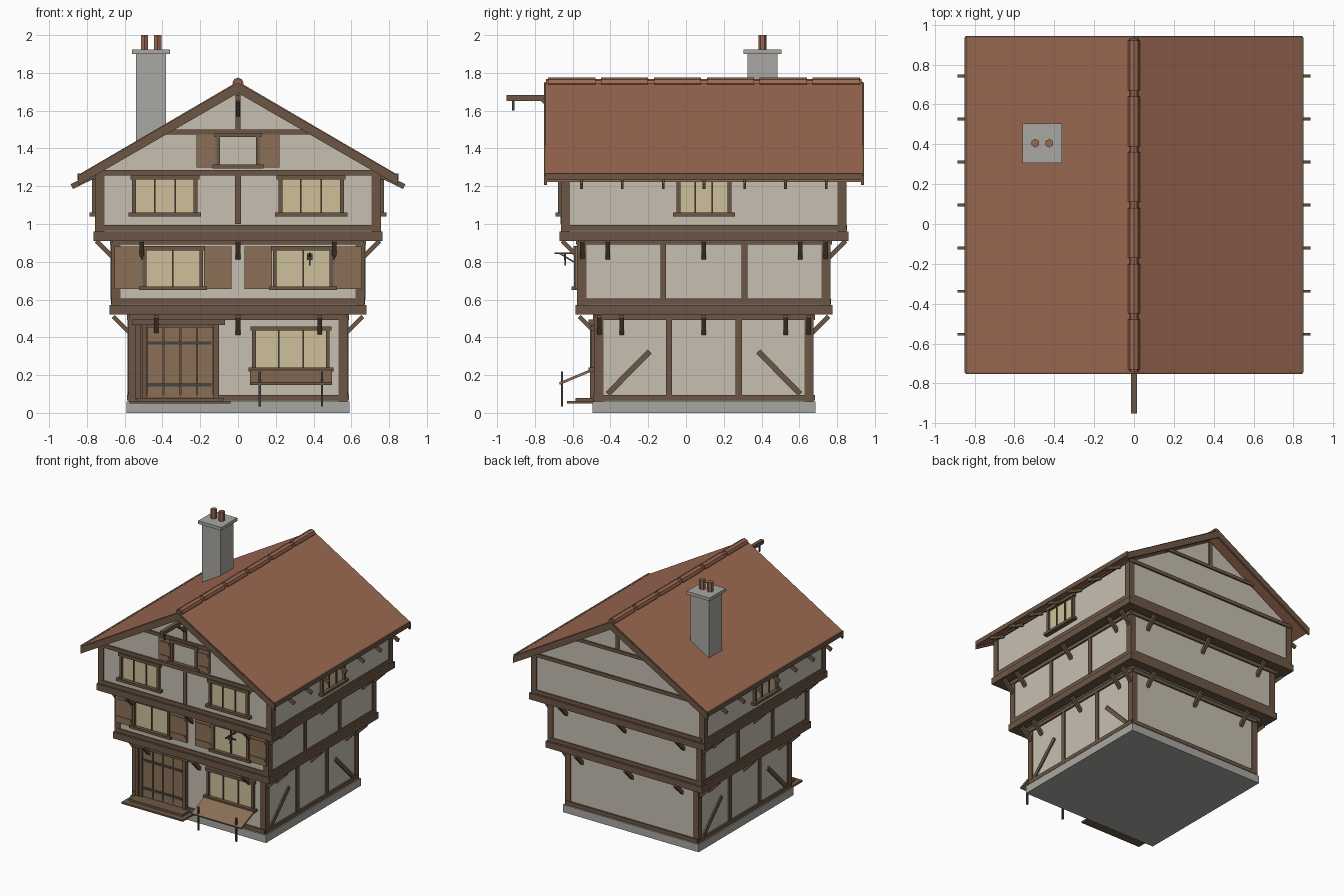
import bpy, bmesh
from mathutils import Vector, Matrix

if "Cube" in bpy.data.objects:
    bpy.data.objects.remove(bpy.data.objects["Cube"])

C = 0.095          # house centre in y
SLOPE = 0.585      # roof pitch (rise / run)
TOP = 1.755        # roof apex


def mat(name, r, g, b):
    m = bpy.data.materials.new(name)
    m.diffuse_color = (r, g, b, 1)
    m.use_nodes = True
    m.node_tree.nodes["Principled BSDF"].inputs["Base Color"].default_value = m.diffuse_color
    return m


PLASTER = mat("plaster", .57, .52, .44)
TIMBER = mat("timber", .15, .095, .06)
TILE = mat("roof_tile", .33, .14, .085)
GLASS = mat("warm_glass", .62, .53, .33)
PLANK = mat("plank", .26, .16, .095)
STONE = mat("stone", .40, .39, .36)
IRON = mat("iron", .06, .06, .06)


def finish(name, bm, m):
    bmesh.ops.recalc_face_normals(bm, faces=bm.faces)
    me = bpy.data.meshes.new(name)
    bm.to_mesh(me)
    bm.free()
    me.materials.append(m)
    ob = bpy.data.objects.new(name, me)
    bpy.context.collection.objects.link(ob)
    return ob


def box(name, x, y, z, m):
    bm = bmesh.new()
    size = Vector((abs(x[1] - x[0]), abs(y[1] - y[0]), z[1] - z[0]))
    mid = Vector((sum(x) / 2, sum(y) / 2, sum(z) / 2))
    bmesh.ops.create_cube(bm, size=1, matrix=Matrix.Translation(mid) @ Matrix.Diagonal(size.to_4d()))
    return finish(name, bm, m)


def place(f, u, o, z):
    """Wall coordinates (along, outward from centre, up) to world."""
    x, y = {'F': (u, -o), 'B': (-u, o), 'R': (o, u), 'L': (-o, u)}[f]
    return Vector((x, y + C, z))


def wbox(name, f, u, o, z, m):
    a, b = place(f, u[0], o[0], z[0]), place(f, u[1], o[1], z[1])
    return box(name, (a.x, b.x), (a.y, b.y), (a.z, b.z), m)


def bar(name, p, q, w, h, m):
    """Square timber from p to q; h is the depth in the vertical plane."""
    p, q = Vector(p), Vector(q)
    d = (q - p).normalized()
    side = d.cross(Vector((0, 0, 1))).normalized()
    up = side.cross(d)
    bm = bmesh.new()
    ends = [[bm.verts.new(c + side * w / 2 * a + up * h / 2 * b)
             for a, b in ((-1, -1), (1, -1), (1, 1), (-1, 1))] for c in (p, q)]
    bm.faces.new(ends[0])
    bm.faces.new(ends[1])
    for i in range(4):
        j = (i + 1) % 4
        bm.faces.new((ends[0][i], ends[0][j], ends[1][j], ends[1][i]))
    return finish(name, bm, m)


def prism(name, pts, y0, y1, m):
    """Extrude an x-z profile along y."""
    bm = bmesh.new()
    face = bm.faces.new([bm.verts.new((x, y0, z)) for x, z in pts])
    new = bmesh.ops.extrude_face_region(bm, geom=[face])['geom']
    bmesh.ops.translate(bm, vec=(0, y1 - y0, 0), verts=[v for v in new if isinstance(v, bmesh.types.BMVert)])
    return finish(name, bm, m)


def cyl(name, loc, r, h, n, m, rot=Matrix()):
    bm = bmesh.new()
    bmesh.ops.create_cone(bm, cap_ends=True, segments=n, radius1=r, radius2=r, depth=h,
                          matrix=Matrix.Translation(loc) @ rot)
    return finish(name, bm, m)


def window(f, d, u0, u1, z0, z1, lights=3, t=.02, glass=GLASS):
    wbox("window_pane", f, (u0, u1), (d - .01, d + .006), (z0, z1), glass)
    for a in (u0, u1):
        wbox("window_jamb", f, (a - t / 2, a + t / 2), (d, d + .022), (z0, z1), TIMBER)
    wbox("window_head", f, (u0 - .02, u1 + .02), (d, d + .026), (z1 - .005, z1 + .018), TIMBER)
    wbox("window_sill", f, (u0 - .03, u1 + .03), (d, d + .035), (z0 - .02, z0), TIMBER)
    for i in range(1, lights):
        c = u0 + (u1 - u0) * i / lights
        wbox("window_mullion", f, (c - .004, c + .004), (d, d + .014), (z0, z1), TIMBER)


def shutter(u0, u1, d, z0, z1):
    wbox("shutter", 'F', (u0, u1), (d, d + .018), (z0, z1), PLANK)
    for k in (.2, .8):
        z = z0 + (z1 - z0) * k
        wbox("shutter_batten", 'F', (u0 + .01, u1 - .01), (d, d + .024), (z - .01, z + .01), PLANK)


# Stone plinth and the three stepped storeys
box("plinth", (-.59, .59), (C - .59, C + .59), (0, .06), STONE)
box("ground_storey", (-.575, .575), (C - .575, C + .575), (.06, .53), PLASTER)
box("middle_storey", (-.665, .665), (C - .665, C + .665), (.53, .93), PLASTER)
prism("upper_storey_and_gables", [(-.75, .93), (.75, .93), (.75, 1.26), (0, 1.70), (-.75, 1.26)],
      C - .75, C + .75, PLASTER)

# Horizontal beams and corner posts of every storey
storeys = [(.575, .06, .52), (.665, .53, .92), (.75, .92, 1.285)]
for d, z0, z1 in storeys:
    ground = d < .6
    for sx in (-1, 1):
        for sy in (-1, 1):
            x, y = sx * (d - .018), C + sy * (d - .018)
            box("corner_post", (x - .024, x + .024), (y - .024, y + .024), (z0, z1 - .02), TIMBER)
    for f in 'FBLR':
        wbox("top_plate", f, (-d, d), (d - .02, d + .012), (z1 - .028, z1), TIMBER)
        if ground:
            wbox("sill_beam", f, (-d, d), (d - .02, d + .012), (.065, .095), TIMBER)
        else:
            wbox("jetty_beam", f, (-d - .015, d + .015), (d - .06, d + .015), (z0 - .01, z0 + .04), TIMBER)
            wbox("sill_beam", f, (-d + .02, d - .02), (d - .02, d + .008), (z0 + .045, z0 + .075), TIMBER)

# Brackets carrying the jetties
for d, z, s in ((.575, .5, .434), (.665, .9, .51)):
    for f in 'FBLR':
        for u in (-s, 0, s):
            bar("jetty_bracket", place(f, u, d - .005, z - .08), place(f, u, d + .085, z + .01), .024, .024, TIMBER)
    for sx in (-1, 1):
        for sy in (-1, 1):
            y = C + sy * (d - .02)
            bar("corner_bracket", (sx * (d - .005), y, z - .08), (sx * (d + .085), y, z + .01), .024, .024, TIMBER)

# Side walls: studs, diagonal braces and eaves window
for f in 'LR':
    for u in (-.185, .185):
        wbox("ground_stud", f, (u - .017, u + .017), (.56, .585), (.09, .5), TIMBER)
    for u in (-.215, .215):
        wbox("middle_stud", f, (u - .015, u + .015), (.65, .675), (.6, .9), TIMBER)
    for s in (-1, 1):
        bar("diagonal_brace", place(f, s * .51, .574, .1), place(f, s * .287, .574, .325), .022, .03, TIMBER)
    window(f, .75, -.135, .135, 1.06, 1.24)

# Gable framing, front and back
for f in 'FB':
    wbox("collar_beam", f, (-.40, .40), (.73, .762), (1.475, 1.5), TIMBER)
    wbox("king_post", f, (-.014, .014), (.73, .76), (1.5, 1.69), TIMBER)
wbox("upper_stud", 'F', (-.015, .015), (.73, .76), (1.0, 1.26), TIMBER)

# Front windows and shutters
for s in (-1, 1):
    a, b = sorted((s * .225, s * .55))
    window('F', .75, a, b, 1.06, 1.24)
    a, b = sorted((s * .195, s * .495))
    window('F', .665, a, b, .67, .865, 2)
    for p, q in ((.035, .18), (.51, .655)):
        a, b = sorted((s * p, s * q))
        shutter(a, b, .665, .655, .88)
    a, b = sorted((s * .12, s * .22))
    shutter(a, b, .75, 1.3, 1.475)
window('F', .75, -.105, .105, 1.315, 1.465, 1, glass=PLASTER)
window('F', .575, .085, .475, .24, .44)

# Plank door with surround, hinges and steps
for i in range(4):
    u = -.48 + i * .0885
    wbox("door_plank", 'F', (u, u + .082), (.56, .59), (.085, .455), PLANK)
wbox("door_backing", 'F', (-.52, -.11), (.56, .58), (.08, .47), TIMBER)
for u in (-.53, -.495, -.115):
    wbox("door_post", 'F', (u - .014, u + .014), (.56, .602), (.07, .475), TIMBER)
wbox("door_lintel", 'F', (-.56, -.07), (.56, .612), (.465, .495), TIMBER)
for z in (.15, .37):
    wbox("strap_hinge", 'F', (-.48, -.14), (.585, .597), (z - .009, z + .009), IRON)
wbox("lower_step", 'F', (-.575, -.04), (.57, .725), (.05, .063), TIMBER)
wbox("upper_step", 'F', (-.54, -.075), (.57, .68), (.063, .08), TIMBER)

# Folding shop counter under the ground window
bar("shop_counter", (.28, -.67, .155), (.28, -.49, .23), .435, .014, PLANK)
for x in (.115, .445):
    box("counter_leg", (x - .006, x + .006), (-.662, -.65), (.035, .22), IRON)

# Hanging sign on an iron bracket
bar("sign_arm", (.38, -.56, .845), (.38, -.695, .845), .01, .01, IRON)
bar("sign_strut", (.38, -.57, .785), (.38, -.67, .845), .008, .008, IRON)
box("sign_plate", (.365, .395), (-.645, -.635), (.81, .845), IRON)
box("sign_drop", (.376, .384), (-.644, -.636), (.78, .81), IRON)

# Roof slabs, barge boards, fascias and rafter tails
Y0, Y1 = C - .84, C + .84


def roof_z(x):
    return TOP - SLOPE * x


for s in (-1, 1):
    prism("roof_slope", [(0, TOP), (s * .84, roof_z(.84)), (s * .84, roof_z(.84) - .04), (0, TOP - .04)], Y0, Y1, TILE)
    for y in (Y0, Y1):
        prism("barge_board", [(0, TOP - .006), (s * .845, roof_z(.845) - .004), (s * .845, roof_z(.845) - .055),
                              (0, TOP - .062)], y - .008, y + .008, TIMBER)
    box("eaves_fascia", (s * .835, s * .85), (Y0, Y1), (1.232, 1.268), TIMBER)
    for i in range(7):
        y = C + (i - 3) * .216
        bar("rafter_tail", (s * .72, y, roof_z(.72) - .058), (s * .88, y, roof_z(.88) - .042), .014, .028, TIMBER)

# Ridge tiles
lying = Matrix.Rotation(1.5707963, 4, 'X')
cyl("ridge_roll", (0, C, 1.745), .022, 1.67, 8, TILE, lying)
for i in range(6):
    cyl("ridge_tile", (0, C + (i - 2.5) * .28, 1.745), .03, .25, 8, TILE, lying)

# Hoist beam with brace and hook
box("hoist_beam", (-.014, .014), (-.95, -.6), (1.652, 1.682), TIMBER)
bar("hoist_brace", (0, -.65, 1.57), (0, -.76, 1.655), .02, .02, TIMBER)
box("hoist_hook", (-.006, .006), (-.921, -.909), (1.6, 1.655), IRON)

# Chimney
box("chimney_stack", (-.54, -.38), (.325, .485), (1.4, 1.905), STONE)
box("chimney_cap", (-.56, -.36), (.305, .505), (1.9, 1.925), STONE)
for x in (-.495, -.425):
    cyl("chimney_pot", (x, .405, 1.96), .022, .08, 6, TILE)
